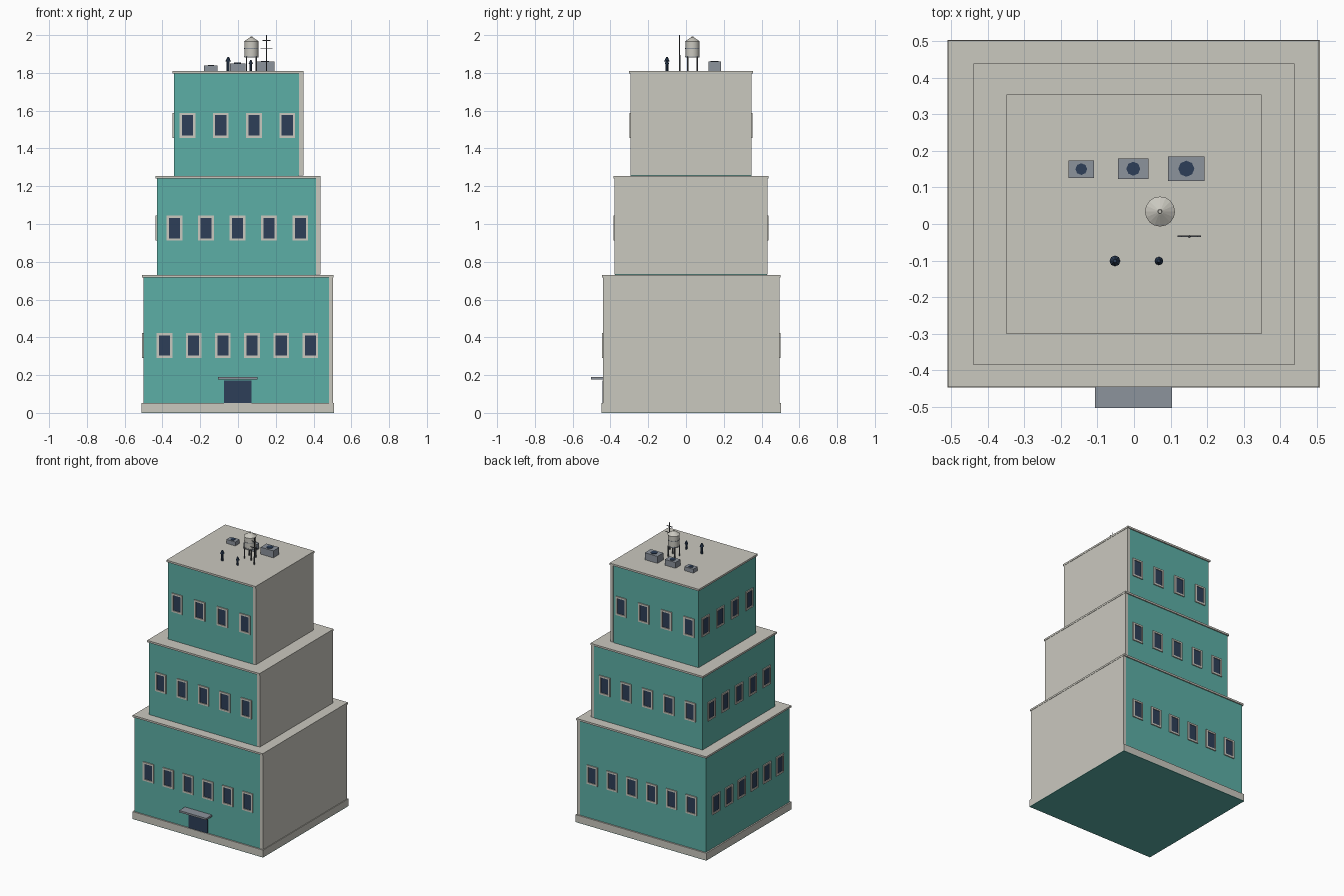
import bpy, bmesh, math
from mathutils import Matrix, Vector

if "Cube" in bpy.data.objects:
    bpy.data.objects.remove(bpy.data.objects["Cube"])


def material(name, rgb):
    m = bpy.data.materials.new(name)
    lin = [((c / 255 + 0.055) / 1.055) ** 2.4 for c in rgb]
    m.diffuse_color = (*lin, 1)
    m.use_nodes = True
    m.node_tree.nodes["Principled BSDF"].inputs["Base Color"].default_value = m.diffuse_color
    return m


TEAL = material("teal wall", (92, 175, 166))
STONE = material("pale stone", (202, 200, 191))
NAVY = material("dark navy", (45, 63, 88))
GREY = material("blue grey metal", (140, 147, 156))
DARK = material("dark grey metal", (88, 92, 98))


def finish(name, bm, mat, smooth=False):
    me = bpy.data.meshes.new(name)
    bm.to_mesh(me)
    bm.free()
    me.materials.append(mat)
    ob = bpy.data.objects.new(name, me)
    bpy.context.collection.objects.link(ob)
    if smooth:
        bpy.ops.object.select_all(action='DESELECT')
        ob.select_set(True)
        bpy.context.view_layer.objects.active = ob
        bpy.ops.object.shade_smooth_by_angle(angle=math.radians(40))
    return ob


def add_box(bm, x0, x1, y0, y1, z0, z1):
    c = Vector(((x0 + x1) / 2, (y0 + y1) / 2, (z0 + z1) / 2))
    bmesh.ops.create_cube(bm, size=1, matrix=Matrix.Translation(c)
                          @ Matrix.Diagonal((x1 - x0, y1 - y0, z1 - z0, 1)))


def box(name, mat, *b):
    bm = bmesh.new()
    add_box(bm, *b)
    return finish(name, bm, mat)


def add_cone(bm, x, y, z0, z1, r0, r1, n):
    bmesh.ops.create_cone(bm, cap_ends=True, segments=n, radius1=r0, radius2=r1, depth=z1 - z0,
                          matrix=Matrix.Translation((x, y, (z0 + z1) / 2)))


def cone(name, mat, *a, smooth=False):
    bm = bmesh.new()
    add_cone(bm, *a)
    return finish(name, bm, mat, smooth)


def windows(tag, n, zc, h, x0, x1, y0, y1):
    """Framed windows on the front, back and left faces of one tier."""
    frames, panes = bmesh.new(), bmesh.new()
    cx, cy = -0.003, (y0 + y1) / 2
    w, t = 0.083, 0.012
    # face centre, span direction, outward direction, span
    faces = [((cx, y0), (1, 0), (0, -1), 0.77 * (x1 - x0)),
             ((cx, y1), (1, 0), (0, 1), 0.77 * (x1 - x0)),
             ((x0, cy), (0, 1), (-1, 0), 0.76 * (y1 - y0))]
    for c, u, o, span in faces:
        def plate(bm, s0, s1, z0, z1, out):
            px = [c[0] + u[0] * s for s in (s0, s1)] if u[0] else sorted((c[0] - o[0] * .002, c[0] + o[0] * out))
            py = [c[1] + u[1] * s for s in (s0, s1)] if u[1] else sorted((c[1] - o[1] * .002, c[1] + o[1] * out))
            add_box(bm, *px, *py, z0, z1)
        for i in range(n):
            s = (i / (n - 1) - 0.5) * span
            a, b, lo, hi = s - w / 2, s + w / 2, zc - h / 2, zc + h / 2
            plate(frames, a, a + t, lo, hi, 0.007)
            plate(frames, b - t, b, lo, hi, 0.007)
            plate(frames, a + t, b - t, lo, lo + t, 0.007)
            plate(frames, a + t, b - t, hi - t, hi, 0.007)
            plate(panes, a + t, b - t, lo + t, hi - t, 0.002)
    finish(tag + "_window_frames", frames, STONE)
    finish(tag + "_window_panes", panes, NAVY)


# Three stepped tiers: teal body, plain side wall, roof slab, windows
tiers = [("lower", -0.50, 0.503, -0.438, 0.493, 0.0, 0.73, 6, 0.357),
         ("middle", -0.43, 0.436, -0.377, 0.43, 0.73, 1.253, 5, 0.978),
         ("upper", -0.34, 0.346, -0.293, 0.346, 1.253, 1.81, 4, 1.522)]
for tag, x0, x1, y0, y1, z0, z1, n, zc in tiers:
    box(tag + "_body", TEAL, x0, x1 - 0.022, y0, y1, z0, z1 - 0.013)
    box(tag + "_side_wall", STONE, x1 - 0.022, x1, y0 - 0.002, y1 + 0.002, z0 + 0.003, z1 - 0.013)
    box(tag + "_roof_slab", STONE, x0 - 0.008, x1 + 0.002, y0 - 0.008, y1 + 0.008, z1 - 0.013, z1)
    windows(tag, n, zc, 0.132, x0, x1, y0, y1)

# Plinth with teal underside
box("plinth", STONE, -0.51, 0.508, -0.447, 0.503, 0.003, 0.052)
box("underside", TEAL, -0.51, 0.508, -0.447, 0.503, 0.0, 0.003)

# Entrance
box("door", NAVY, -0.075, 0.072, -0.443, -0.43, 0.052, 0.172)
box("door_canopy", GREY, -0.106, 0.104, -0.503, -0.437, 0.176, 0.189)

# Rooftop cooling units with octagonal fans
R = 1.81
for i, (x, y, w, d, h, r) in enumerate([(-0.144, 0.15, 0.07, 0.048, 0.028, 0.016),
                                        (-0.002, 0.151, 0.083, 0.056, 0.041, 0.019),
                                        (0.143, 0.151, 0.099, 0.066, 0.049, 0.022)]):
    box(f"cooling_unit_{i + 1}", GREY, x - w / 2, x + w / 2, y - d / 2, y + d / 2, R, R + h)
    cone(f"cooling_fan_{i + 1}", NAVY, x, y, R + h, R + h + 0.003, r, r, 8)

# Water tank: legs, body, hoops, conical lid
tx, ty = 0.071, 0.034
bm = bmesh.new()
for sx in (-1, 1):
    for sy in (-1, 1):
        add_cone(bm, tx + sx * 0.026, ty + sy * 0.026, R, 1.887, 0.004, 0.004, 6)
finish("tank_legs", bm, DARK)
cone("tank_body", STONE, tx, ty, 1.882, 1.968, 0.037, 0.037, 16, smooth=True)
bm = bmesh.new()
for z in (1.886, 1.927):
    add_cone(bm, tx, ty, z, z + 0.004, 0.0385, 0.0385, 16)
finish("tank_hoops", bm, GREY)
cone("tank_lid", STONE, tx, ty, 1.966, 1.988, 0.041, 0.008, 16)
cone("tank_knob", STONE, tx, ty, 1.986, 1.993, 0.007, 0.005, 8)

# Vent pipes with caps
for i, (x, y, r, h) in enumerate([(-0.052, -0.101, 0.015, 0.073), (0.068, -0.101, 0.012, 0.058)]):
    cone(f"vent_pipe_{i + 1}", NAVY, x, y, R, R + h - 0.015, r * 0.55, r * 0.55, 8)
    cone(f"vent_cap_{i + 1}", NAVY, x, y, R + h - 0.022, R + h, r, r * 0.3, 8)

# Antenna mast with crossbars
ax, ay = 0.151, -0.034
cone("antenna_mast", DARK, ax, ay, R, 2.0, 0.004, 0.003, 6)
bm = bmesh.new()
for z, w in ((1.972, 0.022), (1.928, 0.032)):
    add_box(bm, ax - w, ax + w, ay - 0.002, ay + 0.002, z - 0.002, z + 0.002)
finish("antenna_crossbars", bm, DARK)
